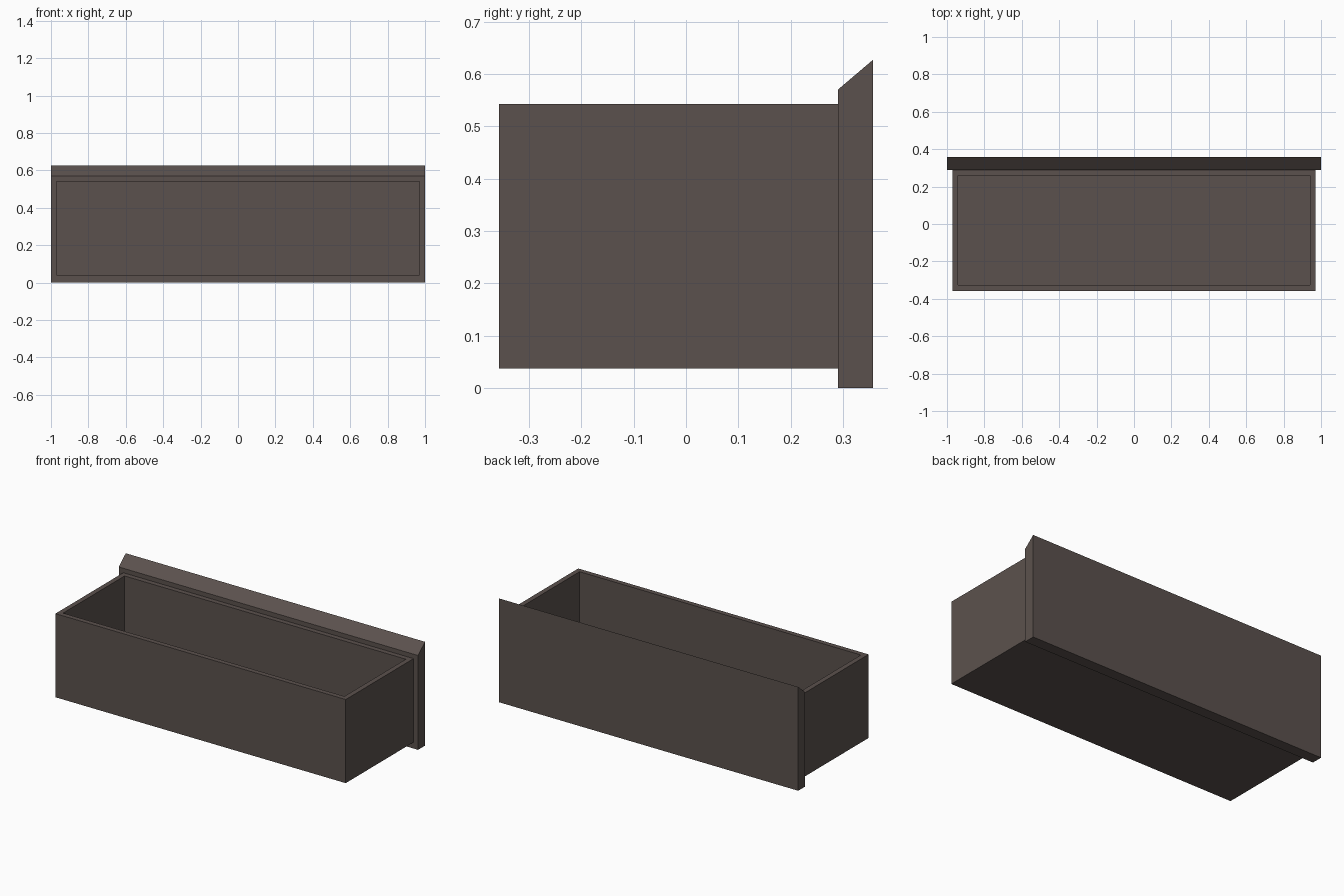
import bpy
import bmesh

# Remove the default cube
cube = bpy.data.objects.get("Cube")
if cube:
    bpy.data.objects.remove(cube, do_unlink=True)


def make_material(name, color):
    mat = bpy.data.materials.new(name)
    mat.use_nodes = True
    mat.diffuse_color = color
    mat.node_tree.nodes["Principled BSDF"].inputs["Base Color"].default_value = color
    return mat


def add_object(name, bm, mat):
    bmesh.ops.recalc_face_normals(bm, faces=bm.faces)
    mesh = bpy.data.meshes.new(name)
    bm.to_mesh(mesh)
    bm.free()
    mesh.materials.append(mat)
    obj = bpy.data.objects.new(name, mesh)
    bpy.context.collection.objects.link(obj)
    return obj


wood = make_material("dark brown wood", (0.105, 0.083, 0.075, 1))

WALL = 0.03
HALF_WIDTH = 0.97
BACK, JOINT, FACE = -0.357, 0.29, 0.357
BOTTOM, TOP = 0.038, 0.543

# Open drawer box: a block whose top is inset for the rim and pushed down
bm = bmesh.new()
bmesh.ops.create_cube(bm, size=1)
for v in bm.verts:
    v.co.x *= 2 * HALF_WIDTH
    v.co.y = BACK if v.co.y < 0 else JOINT
    v.co.z = BOTTOM if v.co.z < 0 else TOP
bm.normal_update()
top = max(bm.faces, key=lambda f: f.normal.z)
bmesh.ops.inset_region(bm, faces=[top], thickness=WALL, use_even_offset=True)
well = bmesh.ops.extrude_discrete_faces(bm, faces=[top])["faces"][0]
for v in well.verts:
    v.co.z = BOTTOM + WALL
add_object("drawer_box", bm, wood)

# Wide end panel: side profile with a sloping top, swept along x
bm = bmesh.new()
profile = [(JOINT, 0), (FACE, 0), (FACE, 0.627), (JOINT, 0.57)]
side = bm.faces.new([bm.verts.new((-1, y, z)) for y, z in profile])
sweep = bmesh.ops.extrude_face_region(bm, geom=[side])["geom"]
for v in sweep:
    if isinstance(v, bmesh.types.BMVert):
        v.co.x = 1
add_object("drawer_panel", bm, wood)
